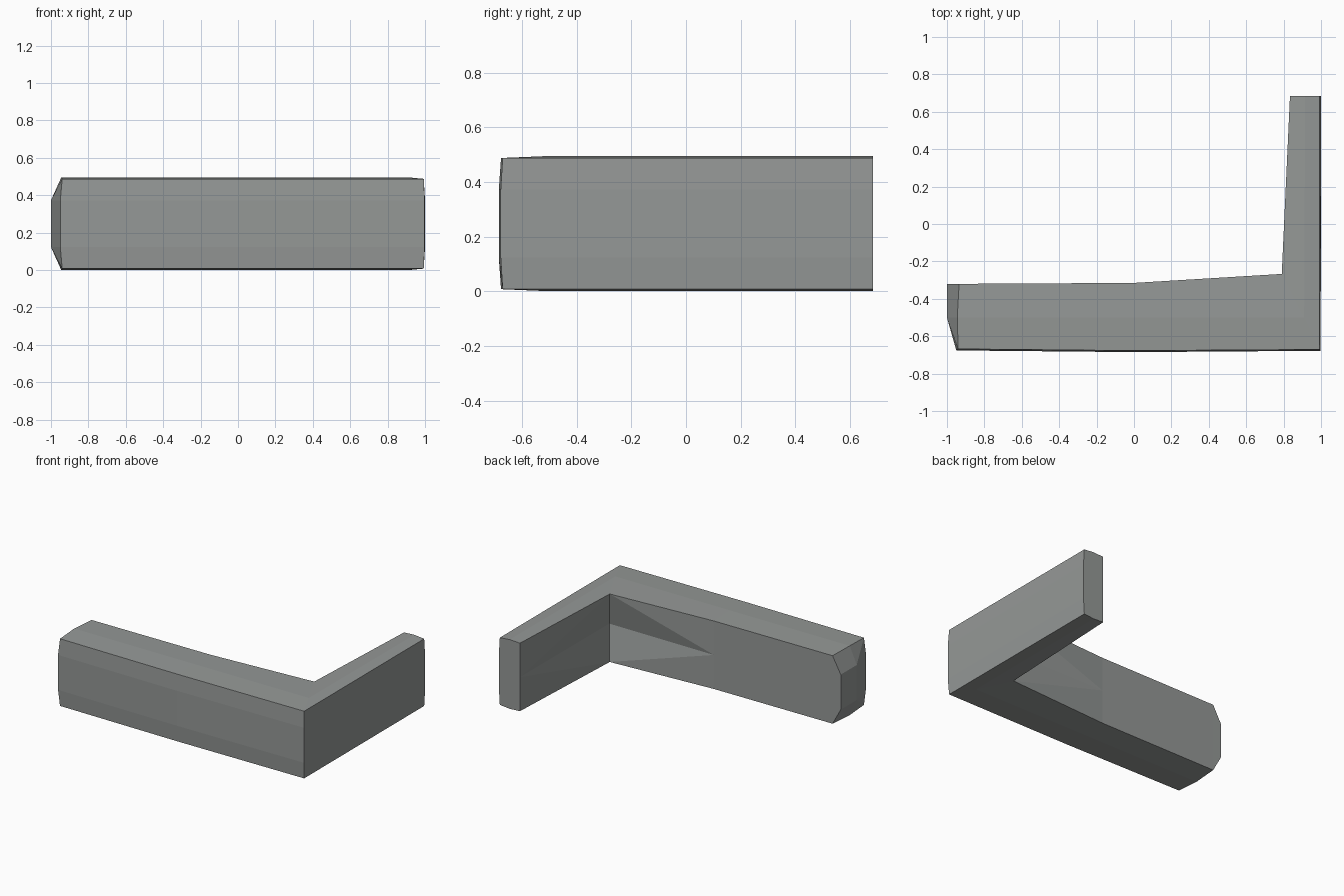
import bpy, bmesh

if "Cube" in bpy.data.objects:
    bpy.data.objects.remove(bpy.data.objects["Cube"])

ZC = 0.2475  # mid height: sections mirror above and below it


def ring(inner, mid, outer, bulge, recess, heights=(0.243, 0.2475, 0.24, 0.125)):
    """One closed cross-section: upper half, mirrored lower half, inner mid point."""
    upper = [(p[0], p[1], h) for p, h in zip((inner, mid, outer, bulge), heights)]
    lower = [(x, y, -h) for x, y, h in reversed(upper)]
    return [(x, y, ZC + z) for x, y, z in upper + lower + [(*recess, 0)]]


# Sections along the L: inner edge, top middle, outer edge, wall bulge, inner mid
sections = [
    # bevelled tip
    ring((-1, -.32), (-1, -.5), (-1, -.5), (-1, -.5), (-1, -.32), (.125,) * 4),
    ring((-.935, -.32), (-.945, -.5), (-.94, -.668), (-.95, -.676), (-.935, -.32)),
    # bend in the inner edge
    ring((0, -.315), (0, -.5), (0, -.677), (0, -.685), (0, -.315)),
    # corner
    ring((.79, -.267), (.91, -.5), (.993, -.671), (.998, -.678), (.83, -.32)),
    # flat end of the thin arm
    ring((.834, .685), (.915, .685), (.993, .685), (1, .685), (.834, .685)),
]

bm = bmesh.new()
rows = [[bm.verts.new(p) for p in s] for s in sections]
for i, (a, b) in enumerate(zip(rows, rows[1:])):
    for j in range(9):
        k = (j + 1) % 9
        quad = [a[j], a[k], b[k], b[j]]
        if j < 7:
            bm.faces.new(quad)
        else:
            # inner wall: diagonals run to the recessed corner point
            shift = (j == 8) != (i < 3)
            if shift:
                quad = quad[1:] + quad[:1]
            bm.faces.new((quad[0], quad[1], quad[2]))
            bm.faces.new((quad[0], quad[2], quad[3]))
bm.faces.new(rows[0])
bm.faces.new(rows[-1])
bmesh.ops.remove_doubles(bm, verts=bm.verts, dist=0.0005)
bmesh.ops.dissolve_degenerate(bm, edges=bm.edges, dist=0.0005)
bmesh.ops.recalc_face_normals(bm, faces=bm.faces)

# Centre vertically on the ground
low = min(v.co.z for v in bm.verts)
for v in bm.verts:
    v.co.z -= low

mesh = bpy.data.meshes.new("corner_block")
bm.to_mesh(mesh)
bm.free()
grey = bpy.data.materials.new("stone grey")
grey.diffuse_color = (0.30, 0.315, 0.308, 1)
grey.use_nodes = True
grey.node_tree.nodes["Principled BSDF"].inputs["Base Color"].default_value = grey.diffuse_color
mesh.materials.append(grey)
obj = bpy.data.objects.new("corner_block", mesh)
bpy.context.collection.objects.link(obj)
